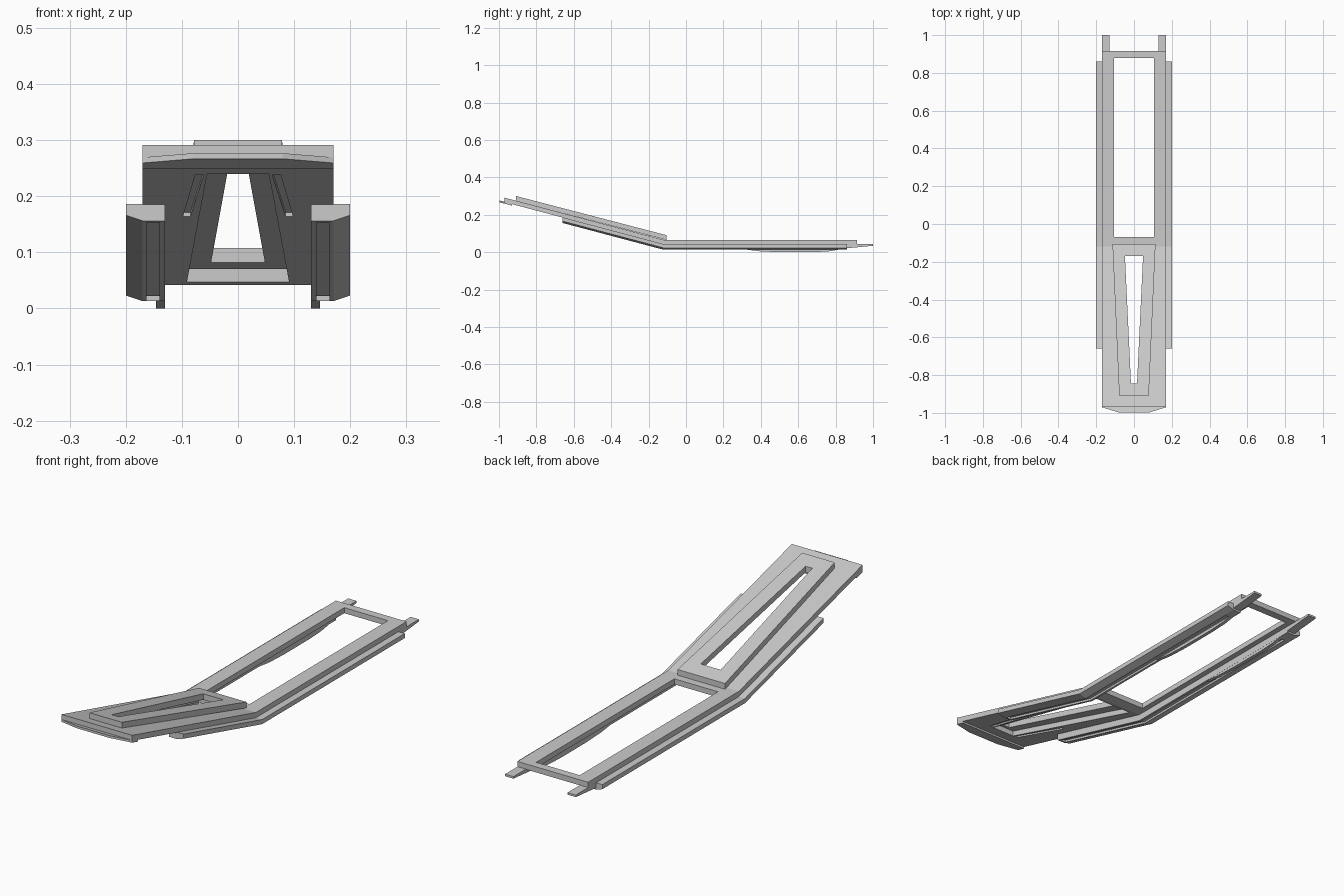
import bpy, bmesh

if "Cube" in bpy.data.objects:
    bpy.data.objects.remove(bpy.data.objects["Cube"], do_unlink=True)

SLOPE, BEND = 0.265, -0.12      # rise of the ramp and where it starts

grey = bpy.data.materials.new("plain grey")
grey.use_nodes = True
grey.diffuse_color = (0.6, 0.6, 0.6, 1)
grey.node_tree.nodes["Principled BSDF"].inputs["Base Color"].default_value = (0.6, 0.6, 0.6, 1)


def rise(y):
    return SLOPE * max(0, BEND - y)


def loft(name, rings, mirror=False):
    """Closed solid through matching rings of points."""
    bm = bmesh.new()
    loops = [[bm.verts.new(p) for p in ring] for ring in rings]
    n = len(loops[0])
    for a, b in zip(loops, loops[1:]):
        for i in range(n):
            j = (i + 1) % n
            bm.faces.new((a[i], a[j], b[j], b[i]))
    bm.faces.new(loops[0])
    bm.faces.new(loops[-1])
    bmesh.ops.recalc_face_normals(bm, faces=bm.faces)
    mesh = bpy.data.meshes.new(name)
    bm.to_mesh(mesh)
    bm.free()
    mesh.materials.append(grey)
    obj = bpy.data.objects.new(name, mesh)
    bpy.context.collection.objects.link(obj)
    if mirror:
        obj.modifiers.new("mirror", 'MIRROR')
    return obj


def sweep(name, section, stations, mirror=False):
    """Cross-section (x, z) carried along y, following the ramp."""
    return loft(name, [[(x, y, z + rise(y)) for x, z in section] for y in stations], mirror)


def plate(name, outline, z0, z1, mirror=False):
    """Plan outline (x, y) given thickness, lying along the ramp."""
    return loft(name, [[(x, y, z + rise(y)) for x, y in outline] for z in (z0, z1)], mirror)


def rect(x0, x1, a, b):
    return [(x0, a), (x1, a), (x1, b), (x0, b)]


def taper(front, y0, back, y1):
    return [(-front, y0), (front, y0), (back, y1), (-back, y1)]


def cut(obj, *cutters):
    for cutter in cutters:
        mod = obj.modifiers.new("cut", 'BOOLEAN')
        mod.operation = 'DIFFERENCE'
        mod.solver = 'EXACT'
        mod.object = cutter
        cutter.hide_render = True
        bpy.context.view_layer.objects.active = obj
        bpy.ops.object.modifier_apply(modifier=mod.name)
        bpy.data.objects.remove(cutter, do_unlink=True)


# Bent main frame with rear window, front pocket and underside grooves
frame = sweep("main_frame", rect(-0.17, 0.17, 0.042, 0.066), (-0.97, BEND, 0.915))
cuts = [plate("window_cutter", rect(-0.105, 0.105, -0.07, 0.88), -0.1, 0.2),
        plate("pocket_cutter", taper(0.055, -0.865, 0.091, -0.14), 0, 0.1)]
for s in (-1, 1):
    groove = [(s * 0.061, -0.86), (s * 0.076, -0.86), (s * 0.098, -0.58), (s * 0.085, -0.58)]
    cuts.append(plate("groove_cutter", groove, 0.02, 0.049))
cut(frame, *cuts)

# Raised tapered surround with a narrow slot
surround = plate("raised_surround", taper(0.078, -0.91, 0.114, -0.105), 0.065, 0.091)
cut(surround, plate("slot_cutter", taper(0.016, -0.845, 0.048, -0.17), -0.1, 0.2))

# Thin chamfered lip under the front edge
plate("front_lip", [(-0.17, -0.93), (-0.17, -0.97), (-0.08, -0.998), (0.08, -0.998),
                    (0.17, -0.97), (0.17, -0.93)], 0.034, 0.044)

# Side rails with a long groove underneath
rail = sweep("side_rail", [(0.13, 0.013), (0.17, 0.013), (0.2, 0.023), (0.2, 0.043), (0.13, 0.043)],
             (-0.66, BEND, 0.86))
cut(rail, sweep("rail_cutter", rect(0.14, 0.163, -0.02, 0.022), (-0.65, BEND, 0.8)))
rail.modifiers.new("mirror", 'MIRROR')


def side_profile(name, points, x0, x1):
    return loft(name, [[(x, y, z) for y, z in points] for x in (x0, x1)], True)


# Shallow skids below the rails and tapered tabs at the back
side_profile("skid", [(0.32, 0.014), (0.4, 0.004), (0.5, 0), (0.68, 0), (0.76, 0.004), (0.82, 0.014)],
             0.1305, 0.146)
side_profile("rear_tab", [(0.85, 0.02), (1, 0.034), (1, 0.043), (0.85, 0.043)], 0.13, 0.17)
